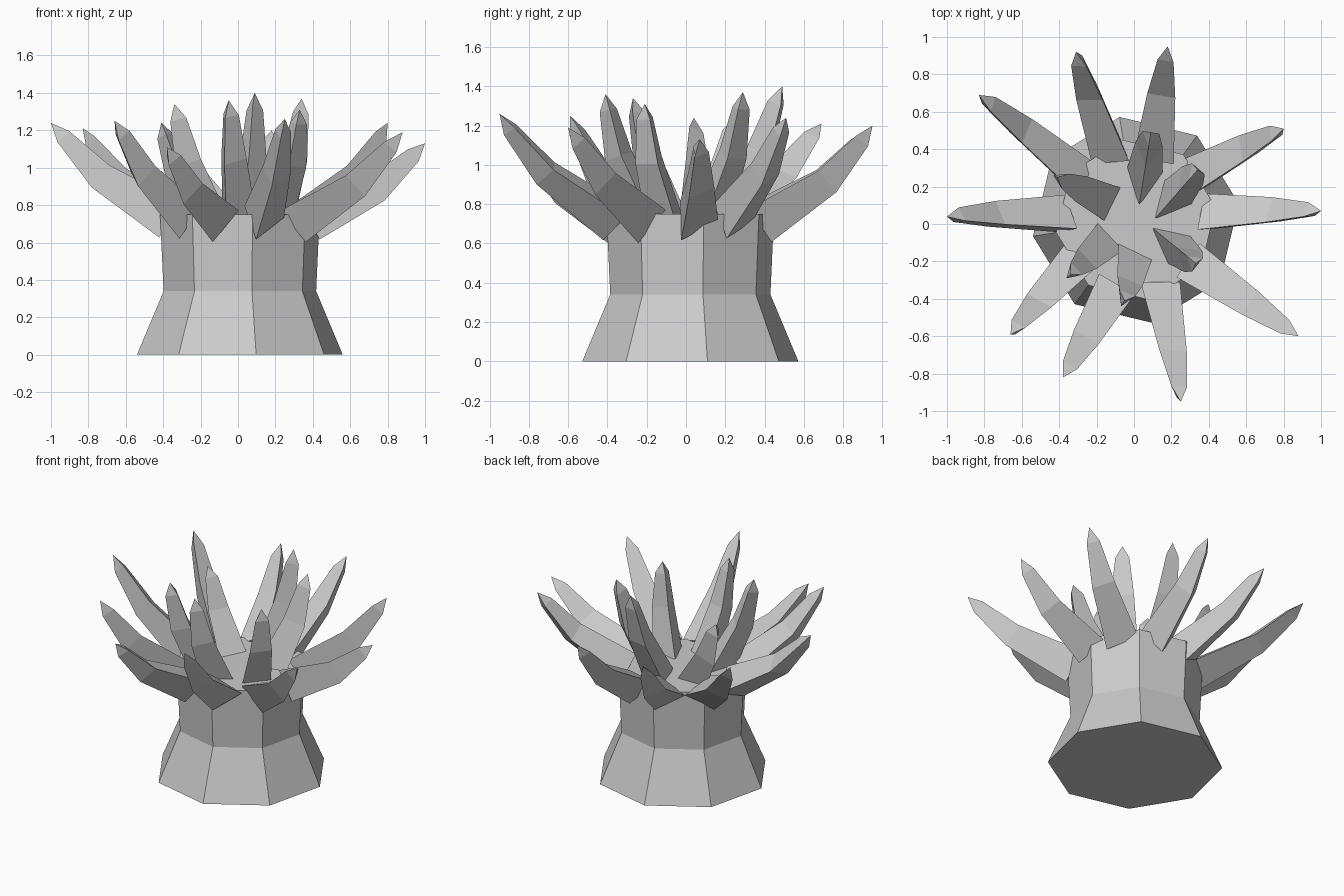
import bpy, bmesh, math
from mathutils import Vector

if "Cube" in bpy.data.objects:
    bpy.data.objects.remove(bpy.data.objects["Cube"])

grey = bpy.data.materials.new("plain_grey")
grey.diffuse_color = (0.6, 0.6, 0.6, 1)
grey.use_nodes = True
grey.node_tree.nodes["Principled BSDF"].inputs["Base Color"].default_value = grey.diffuse_color
UP = Vector((0, 0, 1))


def skin(name, rings, tip=None):
    """Flat-faced mesh through equal-sized rings, closed by a cap or a tip."""
    bm = bmesh.new()
    loops = [[bm.verts.new(p) for p in r] for r in rings]
    n = len(loops[0])
    for a, b in zip(loops, loops[1:]):
        for i in range(n):
            j = (i + 1) % n
            bm.faces.new((a[i], a[j], b[j], b[i]))
    bm.faces.new(loops[0][::-1])
    if tip is None:
        bm.faces.new(loops[-1])
    else:
        t = bm.verts.new(tip)
        for i in range(n):
            bm.faces.new((loops[-1][i], loops[-1][(i + 1) % n], t))
    bmesh.ops.recalc_face_normals(bm, faces=bm.faces)
    me = bpy.data.meshes.new(name)
    bm.to_mesh(me)
    bm.free()
    me.materials.append(grey)
    ob = bpy.data.objects.new(name, me)
    bpy.context.collection.objects.link(ob)


def ring(centre, side, up, radius, n, start):
    out = []
    for i in range(n):
        a = math.radians(start + 360 * i / n)
        out.append(centre + radius * (side * math.cos(a) + up * math.sin(a)))
    return out


def tentacle(name, root_angle, root_radius, root_z, tip, roll, radii, sag):
    """Three-sided bent spike from the disc to its tip."""
    a = math.radians(root_angle)
    base = Vector((0.01 + root_radius * math.cos(a),
                   0.01 + root_radius * math.sin(a), root_z))
    tip = Vector(tip)
    axis = tip - base
    side = UP.cross(axis).normalized()
    up = axis.normalized().cross(side)
    mid = base + axis * 0.53 - up * sag
    neck = base + axis * 0.88 - up * sag * 0.3
    path = [base, mid, neck, tip]
    dirs = [mid - base, neck - base, tip - mid]
    rings = []
    for p, d, r in zip(path, dirs, radii):
        rings.append(ring(p, side, d.normalized().cross(side), r, 3, roll))
    skin(name, rings, tip)


# Eight-sided waisted trunk
X, Y = Vector((1, 0, 0)), Vector((0, 1, 0))
skin("trunk", [ring(Vector((0.01, 0.022, z)), X, Y, r, 8, 9)
               for z, r in ((0, 0.557), (0.34, 0.413), (0.75, 0.432))])

# Outer tentacles: root angle, tip, roll
outer = [
    (4, (1.0, 0.07, 1.13), 0), (36, (0.80, 0.51, 1.24), 0),
    (74, (0.18, 0.95, 1.20), 25), (108, (-0.31, 0.92, 1.17), 0),
    (144, (-0.83, 0.69, 1.21), 60), (177, (-1.0, 0.04, 1.24), 65),
    (216, (-0.66, -0.59, 1.25), 50), (252, (-0.38, -0.82, 1.11), 30),
    (288, (0.25, -0.95, 1.26), 10), (324, (0.88, -0.60, 1.19), 30),
]
for i, (ang, tip, roll) in enumerate(outer):
    tentacle(f"outer_tentacle_{i + 1}", ang, 0.375, 0.715, tip, roll,
             (0.127, 0.088, 0.05), 0.055)

# Inner tentacles, more upright
inner = [
    (30, (0.34, 0.29, 1.37), 90), (80, (0.09, 0.49, 1.40), 90),
    (145, (-0.41, 0.25, 1.24), 30), (213, (-0.34, -0.27, 1.34), 30),
    (263, (-0.05, -0.41, 1.36), 15), (330, (0.33, -0.21, 1.31), 90),
]
for i, (ang, tip, roll) in enumerate(inner):
    tentacle(f"inner_tentacle_{i + 1}", ang, 0.20, 0.71, tip, roll,
             (0.115, 0.085, 0.052), 0.035)
